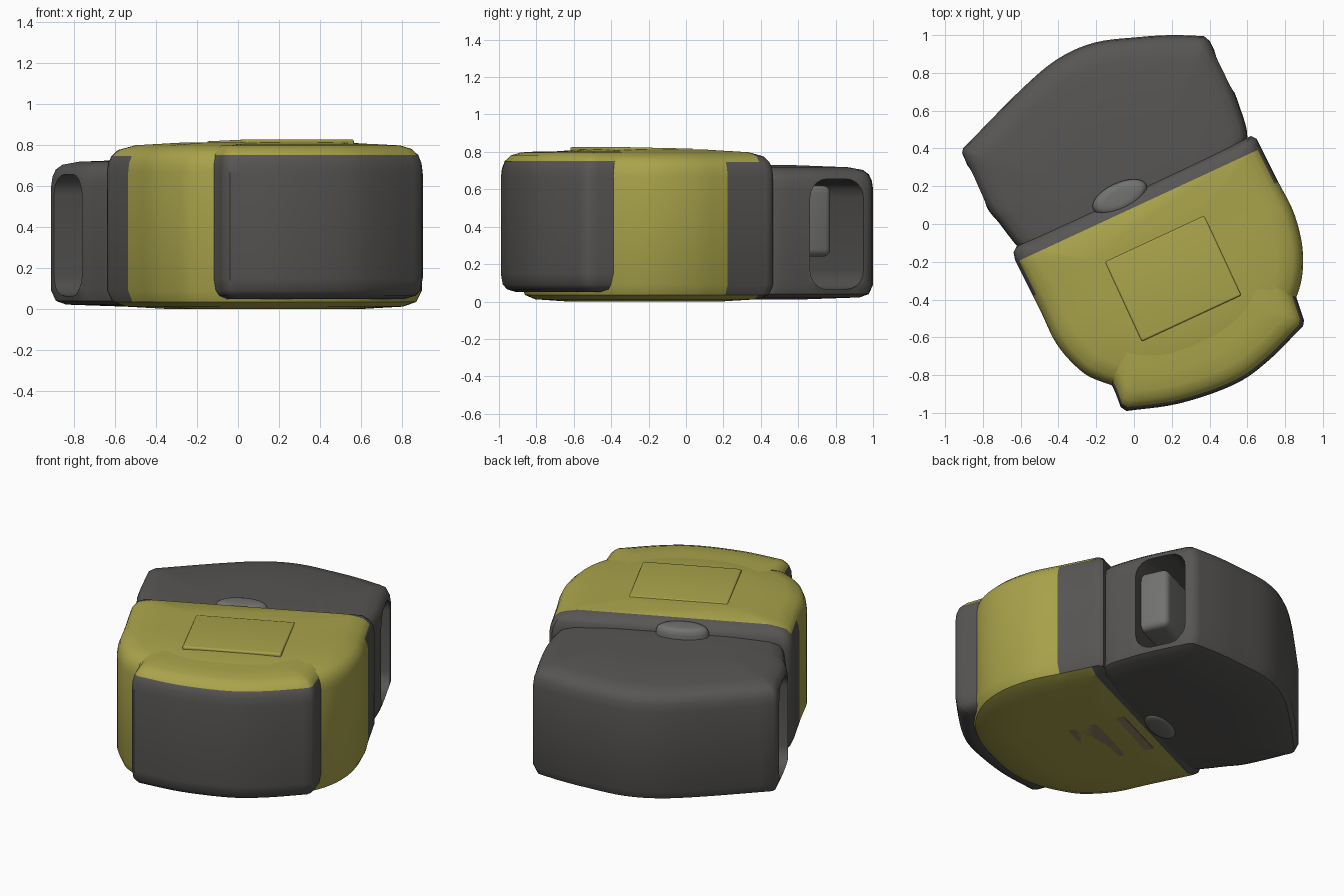
import bpy, bmesh, math
from mathutils import Vector

if "Cube" in bpy.data.objects:
    bpy.data.objects.remove(bpy.data.objects["Cube"])

A = math.radians(24.9)                      # the whole object is turned in plan
U = Vector((math.cos(A), math.sin(A), 0))   # across
V = Vector((-math.sin(A), math.cos(A), 0))  # along, towards the back


def mat(name, col):
    m = bpy.data.materials.new(name)
    m.diffuse_color = (*col, 1)
    m.use_nodes = True
    m.node_tree.nodes["Principled BSDF"].inputs["Base Color"].default_value = m.diffuse_color
    return m


DARK = mat("dark_grey", (0.095, 0.092, 0.088))
YELLOW = mat("yellow", (0.40, 0.37, 0.07))
LIGHT = mat("light_grey", (0.17, 0.17, 0.165))
LABEL = mat("label", (0.30, 0.22, 0.13))


def smooth(pts, n=5):
    """Open Catmull-Rom curve through the points."""
    p = [Vector(q) for q in pts]
    p = [2 * p[0] - p[1]] + p + [2 * p[-1] - p[-2]]
    out = []
    for i in range(1, len(p) - 2):
        a, b, c, d = p[i - 1:i + 3]
        for k in range(n):
            t = k / n
            out.append(0.5 * (2 * b + (c - a) * t + (2 * a - 5 * b + 4 * c - d) * t * t
                              + (3 * b - a - 3 * c + d) * t ** 3))
    return out + [p[-2]]


def shade(ob, angle=40):
    bpy.ops.object.select_all(action='DESELECT')
    ob.select_set(True)
    bpy.context.view_layer.objects.active = ob
    bpy.ops.object.shade_smooth_by_angle(angle=math.radians(angle))


def finish(bm, name, mats):
    bmesh.ops.recalc_face_normals(bm, faces=bm.faces)
    me = bpy.data.meshes.new(name)
    bm.to_mesh(me)
    bm.free()
    ob = bpy.data.objects.new(name, me)
    bpy.context.collection.objects.link(ob)
    for m in mats:
        me.materials.append(m)
    return ob


def loft(outline, pivot, rings):
    """Stack (z, scale) copies of a plan outline, scaled about a pivot."""
    bm = bmesh.new()
    c = Vector(pivot)
    loops = []
    for z, s in rings:
        loops.append([bm.verts.new((*(c + (Vector(p) - c) * s), z)) for p in outline])
    n = len(outline)
    for a, b in zip(loops, loops[1:]):
        for i in range(n):
            j = (i + 1) % n
            bm.faces.new((a[i], a[j], b[j], b[i]))
    bm.faces.new(loops[0][::-1])
    bm.faces.new(loops[-1])
    bmesh.ops.recalc_face_normals(bm, faces=bm.faces)
    return bm


def box(name, u, v, z, size, bevel, material, along_only=False, tilt=0):
    """Bevelled box placed in the turned frame."""
    bm = bmesh.new()
    bmesh.ops.create_cube(bm, size=1)
    bmesh.ops.scale(bm, vec=size, verts=bm.verts)
    edges = [e for e in bm.edges if not along_only
             or abs(e.verts[0].co.x - e.verts[1].co.x) > 1e-4]
    bmesh.ops.bevel(bm, geom=edges, offset=bevel, segments=5, profile=0.5, affect='EDGES')
    ob = finish(bm, name, [material])
    ob.location = U * u + V * v + Vector((0, 0, z))
    ob.rotation_euler = (tilt, 0, A)
    shade(ob)
    return ob


# Yellow body with dark band along its back edge
outline = (smooth([(.62, .466), (.65, .45)], 2)
           + smooth([(.66, .43), (.76, .23), (.85, .05), (.895, -.16), (.87, -.36), (.76, -.56),
                     (.6, -.70), (.4, -.80), (.2, -.87), (0, -.88), (-.185, -.83), (-.29, -.77),
                     (-.41, -.635), (-.5, -.45), (-.63, -.19)])
           + smooth([(-.638, -.15), (-.62, -.116)], 2))
bm = loft(outline, (.13, -.25), [(0, .6), (.012, .88), (.035, .965), (.09, 1), (.67, 1), (.71, .992),
                                 (.745, .972), (.775, .93), (.798, .82), (.812, .5)])
for cut in (.08, -.12):
    bmesh.ops.bisect_plane(bm, geom=bm.verts[:] + bm.edges[:] + bm.faces[:],
                           plane_co=V * cut, plane_no=V)
for f in bm.faces:
    limit = .08 if abs(f.normal.z) > .6 else -.12
    f.material_index = int(f.calc_center_median().dot(V) < limit)
shade(finish(bm, "body", [DARK, YELLOW]))

# Front bumper, dark with a yellow top
outline = (smooth([(.83, -.30), (.86, -.39), (.90, -.51)], 3)
           + smooth([(.895, -.54), (.71, -.725), (.53, -.85), (.24, -.95), (-.04, -.99)])
           + smooth([(-.07, -.97), (-.10, -.89), (-.125, -.84)], 3)
           + [Vector((0, -.70)), Vector((.4, -.58)), Vector((.7, -.40))])
bm = loft(outline, (.17, -.30), [(.05, .88), (.065, .95), (.09, .985), (.15, 1), (.66, 1), (.71, .992),
                                 (.75, .97), (.78, .925), (.797, .85), (.803, .7)])
for f in bm.faces:
    f.material_index = int(f.calc_center_median().z > .755)
shade(finish(bm, "front_bumper", [DARK, YELLOW]))

# Back housing with a tunnel running across it
outline = (smooth([(.54, .36), (.60, .46), (.56, .62), (.50, .77), (.40, .97)])
           + smooth([(.37, .995), (.2, 1.0), (.03, .99), (-.21, .96), (-.41, .87), (-.61, .70),
                     (-.905, .40)])
           + smooth([(-.91, .375), (-.79, .106), (-.71, .0), (-.62, -.116), (-.55, -.18)]))
bm = loft(outline, (0, .11), [(.012, .6), (.022, .92), (.04, .975), (.09, 1), (.60, 1), (.645, .993),
                              (.68, .975), (.703, .94), (.718, .85), (.73, .5)])
housing = finish(bm, "back_housing", [DARK])
cutter = box("tunnel_cutter", 0, .53, .36, (2.6, .315, .59), .1, DARK, along_only=True)
cutter.hide_render = True
mod = housing.modifiers.new("tunnel", 'BOOLEAN')
mod.object = cutter
mod.operation = 'DIFFERENCE'
mod.solver = 'EXACT'
bpy.context.view_layer.objects.active = housing
bpy.ops.object.modifier_apply(modifier=mod.name)
bpy.data.objects.remove(cutter)
shade(housing)

# Block inside the tunnel, seen through the right opening
box("tunnel_block", .40, .44, .43, (.60, .20, .38), .04, LIGHT)

# Oval hinge buttons, above and below the joint
centre = Vector((-.075, .143))
oval = [centre + (U * (.155 * math.cos(t)) + V * (.075 * math.sin(t))).to_2d()
        for t in (2 * math.pi * i / 32 for i in range(32))]
for name, rings in (("top_button", [(.65, 1), (.75, 1), (.775, .93), (.787, .78), (.79, .5)]),
                    ("bottom_button", [(0, .6), (.004, .85), (.015, .96), (.03, 1), (.1, 1)])):
    shade(finish(loft(oval, centre, rings), name, [LIGHT]), 60)

# Raised panel on top, thin label underneath
box("top_panel", .066, -.349, .807, (.58, .465, .03), .01, YELLOW, tilt=-.02)
box("bottom_label", 0, -.15, .005, (.40, .36, .01), .002, LABEL)
